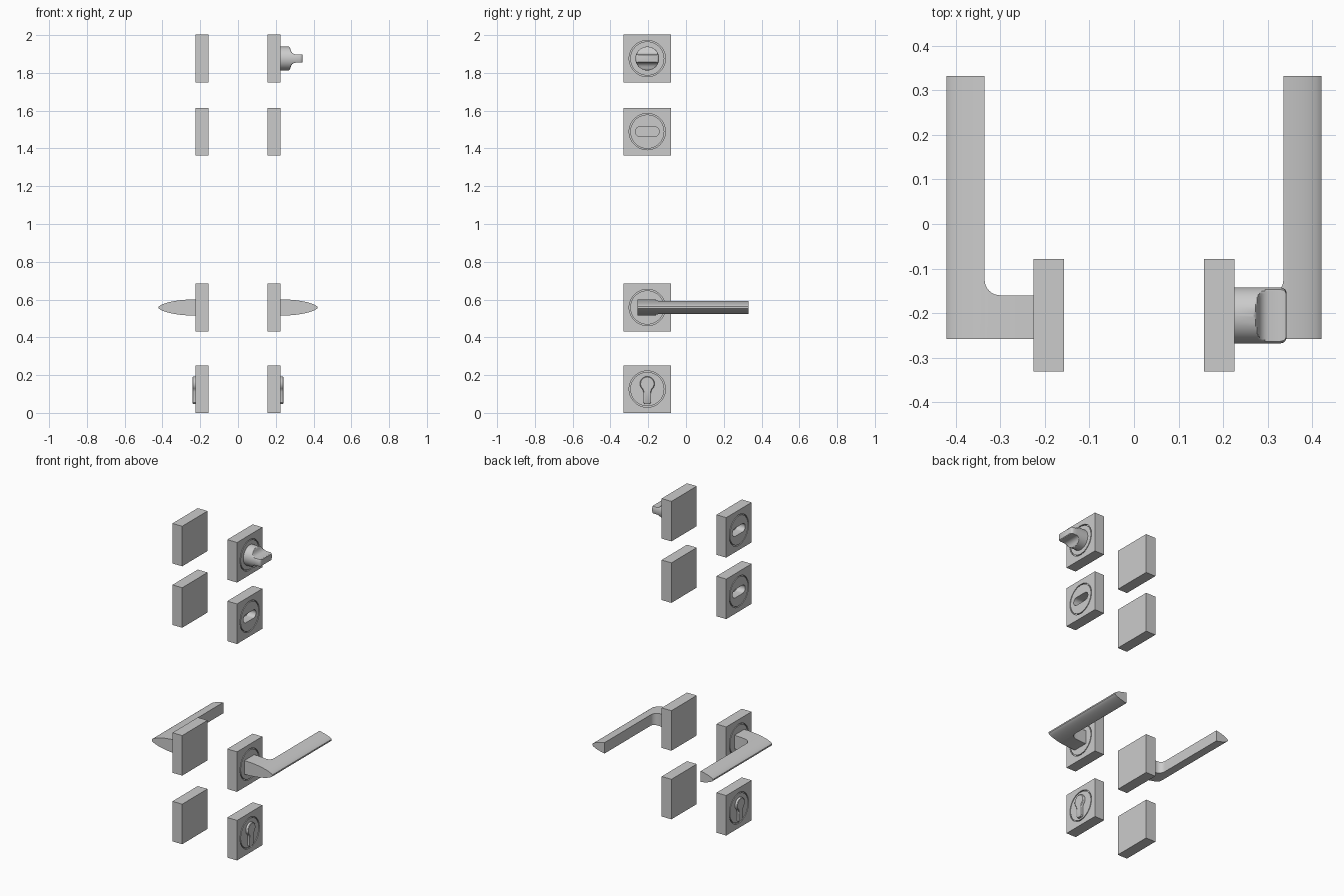
import bpy, bmesh
from math import sin, cos, pi, radians

if "Cube" in bpy.data.objects:
    bpy.data.objects.remove(bpy.data.objects["Cube"])

YC = -0.205               # shared axis of all roses
X0, X1 = 0.157, 0.225     # inner and outer plate faces
LEVELS = {"key": 0.126, "lever": 0.558, "slot": 1.489, "turn": 1.876}


def loft(name, shells, side):
    """Each shell is (rings, closed); rings are lists of (x, y, z)."""
    bm = bmesh.new()
    for rings, closed in shells:
        vs = [[bm.verts.new((side * x, y, z)) for x, y, z in r] for r in rings]
        n = len(vs[0])
        pairs = list(zip(vs, vs[1:])) + ([(vs[-1], vs[0])] if closed else [])
        for a, b in pairs:
            for i in range(n):
                j = (i + 1) % n
                bm.faces.new((a[i], a[j], b[j], b[i]))
        if not closed:
            bm.faces.new(vs[0])
            bm.faces.new(vs[-1])
    bmesh.ops.recalc_face_normals(bm, faces=bm.faces)
    me = bpy.data.meshes.new(name)
    bm.to_mesh(me)
    bm.free()
    ob = bpy.data.objects.new(name, me)
    bpy.context.collection.objects.link(ob)
    return ob


def at(x, outline):
    return [(x, y, z) for y, z in outline]


def circle(r, zc, n=64):
    return [(YC + r * cos(2 * pi * i / n), zc + r * sin(2 * pi * i / n)) for i in range(n)]


def slot_outline(zc, half=0.063, r=0.026, n=12):
    pts = []
    for s, a0 in ((1, -pi / 2), (-1, pi / 2)):
        pts += [(YC + s * (half - r) + r * cos(a0 + pi * i / n), zc + r * sin(a0 + pi * i / n))
                for i in range(n + 1)]
    return pts


def plate(name, zc, side, slot):
    # square plate with a thin ring groove and, optionally, a slot
    h = 0.126
    sq = [(YC + a * h, zc + b * h) for a, b in ((-1, -1), (1, -1), (1, 1), (-1, 1))]
    ob = loft(name, [([at(X0, sq), at(X1, sq)], False)], side)
    out, inn = circle(0.096, zc), circle(0.090, zc)
    deep, top = X1 - 0.01, X1 + 0.02
    shells = [([at(deep, out), at(top, out), at(top, inn), at(deep, inn)], True)]
    if slot:
        s = slot_outline(zc)
        shells.append(([at(X1 - 0.055, s), at(top, s)], False))
    cutter = loft("cutter", shells, side)
    cutter.hide_render = True
    mod = ob.modifiers.new("cut", "BOOLEAN")
    mod.operation, mod.object, mod.solver = "DIFFERENCE", cutter, "EXACT"
    bpy.context.view_layer.objects.active = ob
    bpy.ops.object.modifier_apply(modifier="cut")
    bpy.data.objects.remove(cutter)


def lever(name, zc, side):
    # L-shaped lever: rectangles lofted outward with a lens-shaped height
    def ring(x, y1):
        h = 0.043 * (1 - ((x - X1) / 0.197) ** 2) ** 0.6
        y0 = -0.258
        return [(x, y0, zc - h), (x, y1, zc - h), (x, y1, zc + h), (x, y0, zc + h)]
    st = [(X1 - 0.005, -0.16), (0.25, -0.16), (0.275, -0.16)]
    st += [(0.30 + 0.035 * sin(t), -0.125 - 0.035 * cos(t))
           for t in (pi / 2 * i / 8 for i in range(9))]
    st += [(x, 0.332) for x in (0.335, 0.35, 0.365, 0.38, 0.392, 0.402, 0.41, 0.416, 0.42)]
    loft(name, [([ring(*s) for s in st], False)], side)


def cylinder_plug(name, zc, side):
    # raised keyhole-shaped lock cylinder with softened rim
    def outline(d):
        r, w, c = 0.039 - d, 0.021 - d, zc + 0.028
        pts = [(YC + r * cos(radians(a)), c + r * sin(radians(a))) for a in range(-50, 231, 10)]
        zb = zc - 0.080 + d
        return pts + [(YC - w, c - 0.042), (YC - w, zb + 0.008), (YC - w + 0.008, zb),
                      (YC + w - 0.008, zb), (YC + w, zb + 0.008), (YC + w, c - 0.042)]
    st = [(X1 - 0.004, 0), (0.235, 0), (0.238, 0.0012), (0.240, 0.004)]
    loft(name, [([at(x, outline(d)) for x, d in st], False)], side)


def thumb_turn(name, zc, side):
    # round knob whose outer half is pinched to a flat blade: (x, radius, half height)
    st = [(X1 - 0.004, .063, .063), (0.268, .063, .063), (0.273, .063, .060), (0.276, .063, .055),
          (0.278, .063, .047), (0.281, .063, .039), (0.286, .063, .031), (0.294, .063, .025),
          (0.305, .063, .022), (0.328, .063, .022), (0.335, .061, .022), (0.339, .058, .0215),
          (0.342, .052, .019)]
    rings = [[(x, YC + r * cos(a), zc + max(-h, min(h, r * sin(a))))
              for a in (2 * pi * i / 96 for i in range(96))] for x, r, h in st]
    loft(name, [(rings, False)], side)


for side, tag in ((1, "right"), (-1, "left")):
    for kind, zc in LEVELS.items():
        has_slot = kind == "slot" or (kind == "turn" and side < 0)
        plate(f"{kind}_plate_{tag}", zc, side, has_slot)
    lever(f"lever_handle_{tag}", LEVELS["lever"], side)
    cylinder_plug(f"lock_cylinder_{tag}", LEVELS["key"], side)
thumb_turn("thumb_turn", LEVELS["turn"], 1)

# smooth curved walls, keep crisp edges
bpy.ops.object.select_all(action="SELECT")
bpy.ops.object.shade_smooth_by_angle(angle=radians(30))
